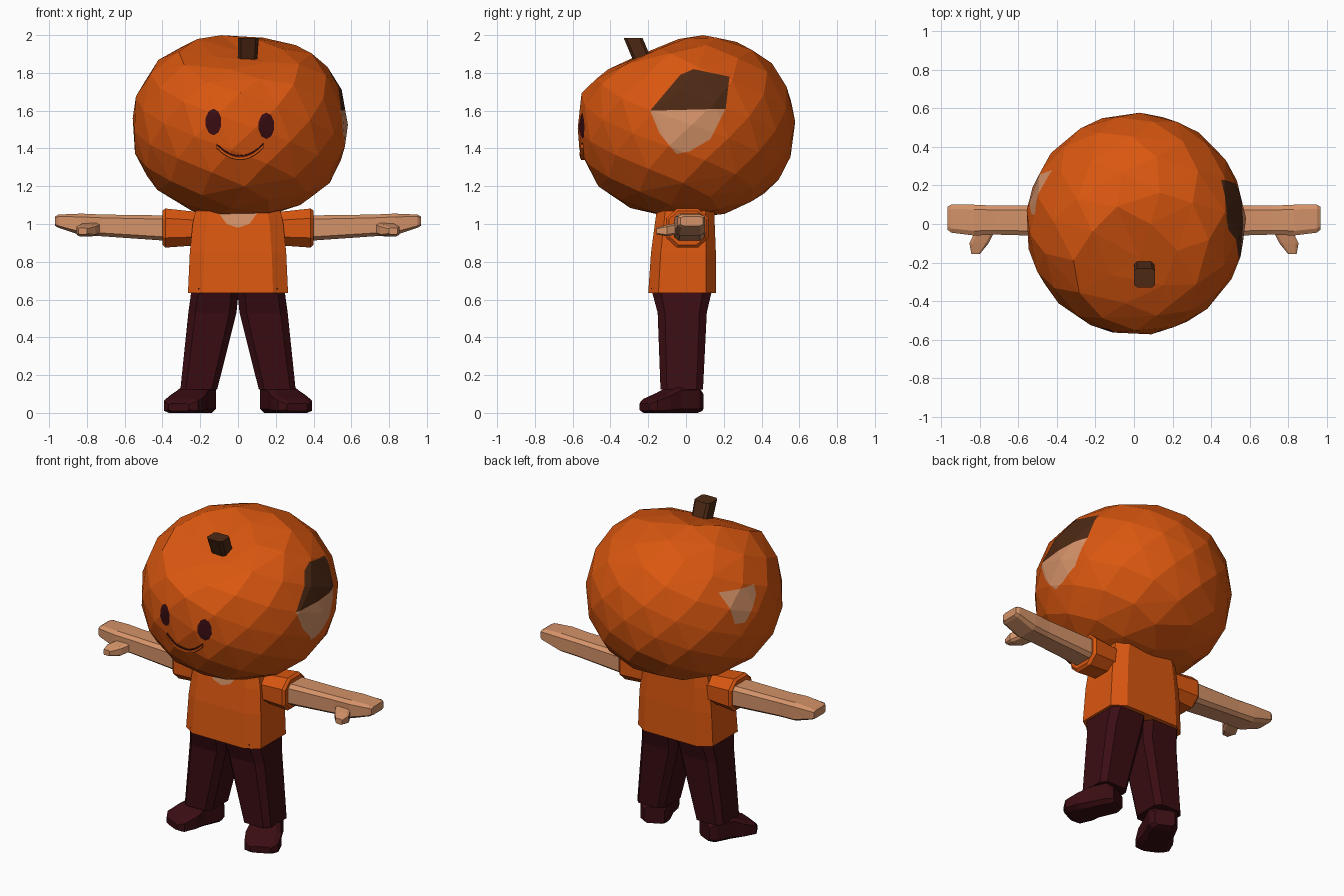
import bpy, bmesh, math
from mathutils import Vector
from mathutils.bvhtree import BVHTree

if "Cube" in bpy.data.objects:
    bpy.data.objects.remove(bpy.data.objects["Cube"])


def material(name, rgb):
    m = bpy.data.materials.new(name)
    m.diffuse_color = (*rgb, 1)
    m.use_nodes = True
    m.node_tree.nodes["Principled BSDF"].inputs["Base Color"].default_value = m.diffuse_color
    return m


ORANGE = material("pumpkin orange", (0.70, 0.095, 0.005))
SKIN = material("skin tan", (0.66, 0.29, 0.14))
BROWN = material("dark brown", (0.075, 0.022, 0.007))
MAROON = material("dark maroon", (0.042, 0.004, 0.006))


def finish(name, bm, mats):
    bmesh.ops.recalc_face_normals(bm, faces=bm.faces[:])
    me = bpy.data.meshes.new(name)
    bm.to_mesh(me)
    bm.free()
    for m in mats:
        me.materials.append(m)
    ob = bpy.data.objects.new(name, me)
    bpy.context.collection.objects.link(ob)
    return ob


def ring(axis, pos, a0, a1, b0, b1, ch=0.3):
    """Chamfered rectangle across the given axis (ch = share of half size cut off)."""
    i = "xyz".index(axis)
    a, b = [k for k in range(3) if k != i]
    ca, cb, ha, hb = (a0 + a1) / 2, (b0 + b1) / 2, (a1 - a0) / 2, (b1 - b0) / 2
    k = 1 - ch
    pts = []
    for u, v in ((1, -k), (1, k), (k, 1), (-k, 1), (-1, k), (-1, -k), (-k, -1), (k, -1)):
        p = Vector((0, 0, 0))
        p[i], p[a], p[b] = pos, ca + u * ha, cb + v * hb
        pts.append(p)
    return pts


def loft(rings, mirror=1):
    bm = bmesh.new()
    vs = [[bm.verts.new((p.x * mirror, p.y, p.z)) for p in r] for r in rings]
    n = len(vs[0])
    for r, s in zip(vs, vs[1:]):
        for j in range(n):
            bm.faces.new((r[j], r[(j + 1) % n], s[(j + 1) % n], s[j]))
    bm.faces.new(vs[0])
    bm.faces.new(vs[-1])
    bmesh.ops.recalc_face_normals(bm, faces=bm.faces[:])
    return bm


def cut_patch(bm, axis, sign, poly, index):
    """Cut a convex outline into the surface along an axis and colour the inside."""
    i = "xyz".index(axis)
    a, b = [k for k in range(3) if k != i]
    lo = [min(p[k] for p in poly) for k in (0, 1)]
    hi = [max(p[k] for p in poly) for k in (0, 1)]

    def near():
        bm.normal_update()
        out = []
        for f in bm.faces:
            if f.normal[i] * sign < 0.15:
                continue
            if all(max(v.co[c] for v in f.verts) > lo[k] and
                   min(v.co[c] for v in f.verts) < hi[k] for k, c in enumerate((a, b))):
                out.append(f)
        return out

    edges = list(zip(poly, poly[1:] + poly[:1]))
    for p, q in edges:
        fs = near()
        geom = fs + list({e for f in fs for e in f.edges}) + list({v for f in fs for v in f.verts})
        co, no = Vector(), Vector()
        co[a], co[b] = p
        no[a], no[b] = q[1] - p[1], p[0] - q[0]
        bmesh.ops.bisect_plane(bm, geom=geom, dist=1e-5, plane_co=co, plane_no=no.normalized())
    for f in near():
        c = f.calc_center_median()
        s = [(q[0] - p[0]) * (c[b] - p[1]) - (q[1] - p[1]) * (c[a] - p[0]) for p, q in edges]
        if all(x > 0 for x in s) or all(x < 0 for x in s):
            f.material_index = index


# Head: faceted, slightly boxy ball with a dent for the stem
bm = bmesh.new()
N, POW = 112, 2.25
for k in range(N):
    z = 1 - (2 * k + 1) / N
    r, t = math.sqrt(1 - z * z), k * math.pi * (3 - math.sqrt(5))
    s = 1.01 / (r ** POW + abs(z) ** POW) ** (1 / POW)
    bm.verts.new((0.01 + 0.567 * s * r * math.cos(t), 0.573 * s * r * math.sin(t), 1.52 + 0.483 * s * z))
bmesh.ops.convex_hull(bm, input=bm.verts[:])
for v in bm.verts:
    d = math.hypot(v.co.x - 0.03, v.co.y + 0.27) / 0.32
    if v.co.z > 1.7 and d < 1:
        v.co.z -= 0.09 * (1 - d * d)
bmesh.ops.recalc_face_normals(bm, faces=bm.faces[:])
# Holes in the mask: hair and skin on one side, skin on the other
cut_patch(bm, "x", 1, [(-.19, 1.6), (-.03, 1.79), (.04, 1.82), (.23, 1.78), (.21, 1.61)], 2)
cut_patch(bm, "x", 1, [(-.19, 1.6), (.21, 1.61), (.13, 1.45), (.02, 1.385), (-.05, 1.37), (-.14, 1.48)], 1)
cut_patch(bm, "x", -1, [(.05, 1.72), (.28, 1.73), (.23, 1.53), (.16, 1.52), (.05, 1.66)], 1)
# Eyes
for ex, ez in ((-0.13, 1.54), (0.15, 1.52)):
    angles = [j * math.tau / 10 for j in range(10)]
    cut_patch(bm, "y", -1, [(ex + 0.043 * math.sin(t), ez + 0.07 * math.cos(t)) for t in angles], 3)
tree = BVHTree.FromBMesh(bm)
finish("head", bm, [ORANGE, SKIN, BROWN, MAROON])

# Smile: raised lip with a dark line above it
lip, line = [], []
for k in range(11):
    u = k / 5 - 1
    x, z = 0.01 + 0.125 * u, 1.35 + 0.065 * u * u
    y = tree.ray_cast(Vector((x, -2, z)), Vector((0, 1, 0)))[0].y
    lip.append(ring("x", x, y - 0.014, y + 0.01, z - 0.012, z + 0.006))
    line.append(ring("x", x, y - 0.009, y + 0.01, z + 0.004, z + 0.014))
finish("lip", loft(lip), [ORANGE])
finish("mouth_line", loft(line), [MAROON])

# Stem
finish("stem", loft([ring("z", 1.83, 0.0, 0.1, -0.265, -0.165),
                     ring("z", 1.985, 0.0, 0.11, -0.33, -0.23)]), [BROWN])

# Shirt with neckline
bm = loft([ring("z", 0.635, -.265, .265, -.2, .16),
           ring("z", 0.85, -.255, .255, -.185, .158),
           ring("z", 1.0, -.24, .24, -.165, .152),
           ring("z", 1.07, -.225, .225, -.155, .15),
           ring("z", 1.09, -.15, .15, -.1, .1)])
cut_patch(bm, "y", -1, [(-.11, 1.069), (.11, 1.069), (.06, 1.0), (0, .98), (-.06, 1.0)], 1)
finish("shirt", bm, [ORANGE, SKIN])

# Limbs, mirrored left and right
for side, m in (("left", 1), ("right", -1)):
    finish(side + "_sleeve", loft([ring("x", 0.18, -.1, .11, .89, 1.06, .5),
                                   ring("x", 0.385, -.105, .12, .875, 1.082, .5),
                                   ring("x", 0.40, -.09, .105, .89, 1.07, .5)], m), [ORANGE])
    finish(side + "_arm", loft([ring("x", 0.36, -.065, .1, .91, 1.045),
                                ring("x", 0.72, -.055, .095, .935, 1.05),
                                ring("x", 0.83, -.06, .1, .94, 1.055),
                                ring("x", 0.95, -.045, .1, .98, 1.05),
                                ring("x", 0.968, -.03, .09, .99, 1.04)], m), [SKIN])
    finish(side + "_thumb", loft([ring("y", -.03, .72, .82, .95, 1.01),
                                  ring("y", -.1, .755, .855, .935, .995),
                                  ring("y", -.155, .80, .845, .945, .98)], m), [SKIN])
    finish(side + "_trouser_leg", loft([ring("z", 0.125, .11, .305, -.135, .09),
                                        ring("z", 0.53, .008, .263, -.15, .11),
                                        ring("z", 0.66, -.005, .245, -.185, .14)], m), [MAROON])
    # Shoe, turned outwards
    rings = [ring("y", .075, -.06, .06, .01, .11), ring("y", .04, -.085, .085, 0, .145),
             ring("y", -.07, -.09, .09, 0, .14), ring("y", -.14, -.105, .105, 0, .105),
             ring("y", -.215, -.1, .1, 0, .075), ring("y", -.245, -.06, .06, .01, .05)]
    c, s = math.cos(0.44), math.sin(0.44)
    rings = [[Vector((0.21 + c * p.x - s * p.y, s * p.x + c * p.y, p.z)) for p in r] for r in rings]
    finish(side + "_shoe", loft(rings, m), [MAROON])
